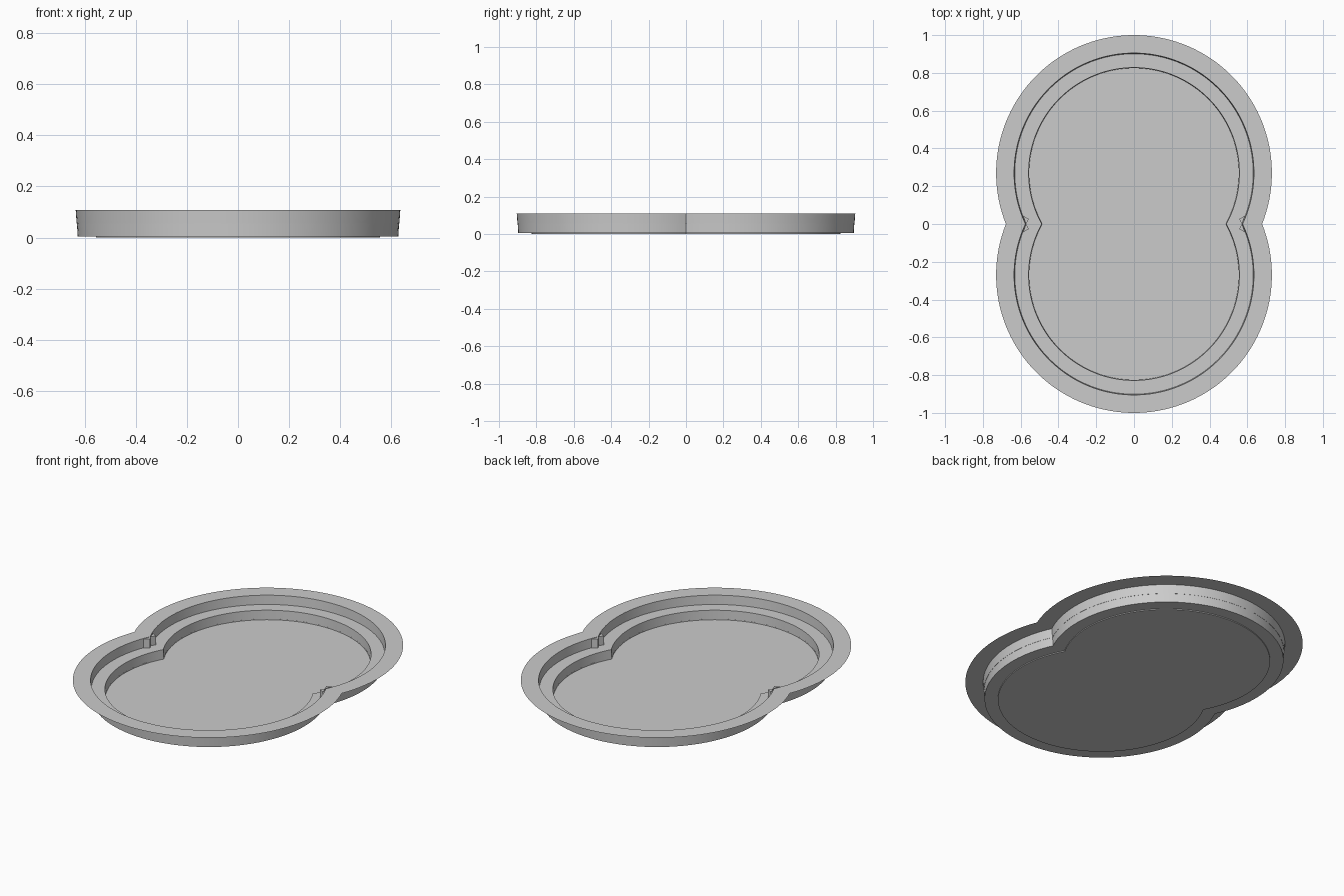
import bpy, bmesh, math

if "Cube" in bpy.data.objects:
    bpy.data.objects.remove(bpy.data.objects["Cube"])

CY = 0.27      # distance of each lobe centre from the middle
SEG = 44       # arc segments per quarter outline
TOP, LEDGE = 0.108, 0.055


def outline(r):
    """Closed figure-eight outline: two overlapping circles, mirrored from one quarter."""
    a0 = math.asin(-CY / r)
    quarter = [(r * math.cos(a0 + (math.pi / 2 - a0) * i / SEG),
                CY + r * math.sin(a0 + (math.pi / 2 - a0) * i / SEG))
               for i in range(SEG + 1)]
    quarter[0] = (quarter[0][0], 0.0)
    quarter[-1] = (0.0, CY + r)
    half = quarter + [(-x, y) for x, y in reversed(quarter[:-1])]
    return half + [(x, -y) for x, y in reversed(half[1:-1])]


def finish(name, bm):
    me = bpy.data.meshes.new(name)
    bm.to_mesh(me)
    bm.free()
    ob = bpy.data.objects.new(name, me)
    bpy.context.collection.objects.link(ob)
    bpy.ops.object.select_all(action='DESELECT')
    ob.select_set(True)
    bpy.context.view_layer.objects.active = ob
    bpy.ops.object.shade_smooth_by_angle(angle=math.radians(30))
    return ob


def sweep(name, profile, floor=False):
    """Bridge outlines of the given (radius, height) profile, optionally closing the last."""
    bm = bmesh.new()
    loops = [[bm.verts.new((x, y, z)) for x, y in outline(r)] for r, z in profile]
    for a, b in zip(loops, loops[1:]):
        n = len(a)
        for i in range(n):
            j = (i + 1) % n
            bm.faces.new((a[i], a[j], b[j], b[i]))
    if floor:
        bm.faces.new(loops[-1])
    return finish(name, bm)


# Thin flat rim, upper wall, ledge, lower wall and floor
sweep("basin", [(0.73, TOP), (0.635, TOP), (0.631, LEDGE),
                (0.558, LEDGE), (0.555, 0.0)], floor=True)

# Outer skirt around the lower step, with its underside
skirt = sweep("outer_skirt", [(0.630, LEDGE), (0.627, 0.005), (0.555, 0.005)])

# Small pointed barbs on the upper wall at the waist
bm = bmesh.new()
for sx in (1, -1):
    for sy in (1, -1):
        tri = [(0.587, 0.043), (0.556, 0.027), (0.572, 0.0)]
        lo = [bm.verts.new((sx * x, sy * y, LEDGE)) for x, y in tri]
        hi = [bm.verts.new((sx * x, sy * y, TOP)) for x, y in tri]
        bm.faces.new(hi)
        for i in (0, 1):
            bm.faces.new((lo[i], lo[i + 1], hi[i + 1], hi[i]))
bmesh.ops.recalc_face_normals(bm, faces=bm.faces)
finish("waist_barbs", bm)
